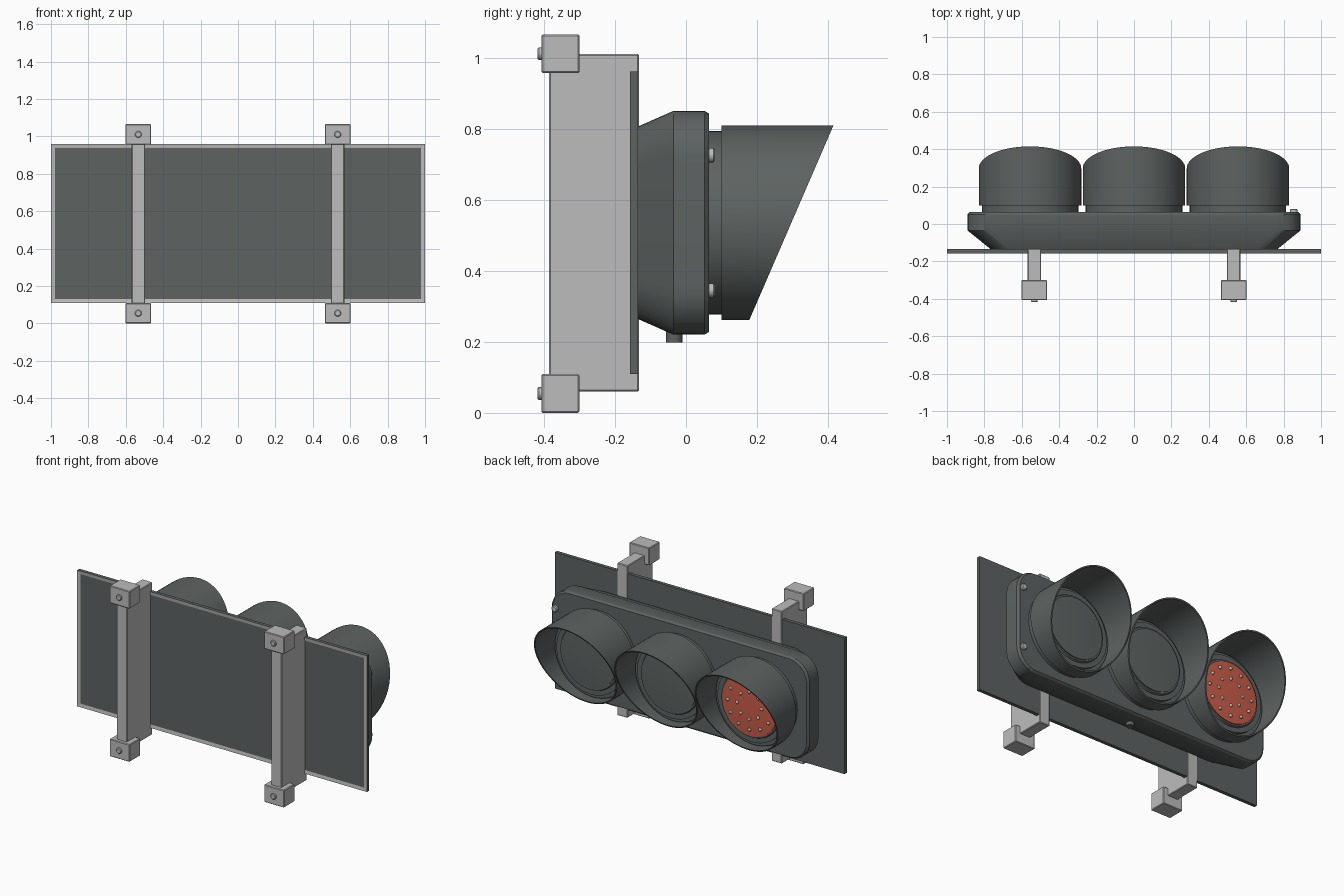
import bpy, bmesh, math
from mathutils import Vector

cube = bpy.data.objects.get("Cube")
if cube:
    bpy.data.objects.remove(cube, do_unlink=True)


def material(name, colour):
    m = bpy.data.materials.new(name)
    m.use_nodes = True
    m.diffuse_color = (*colour, 1)
    m.node_tree.nodes["Principled BSDF"].inputs["Base Color"].default_value = (*colour, 1)
    return m


DARK = material("dark grey", (0.11, 0.125, 0.123))
LIGHT = material("light grey", (0.5, 0.505, 0.5))
RED = material("red lens", (0.6, 0.11, 0.065))
MID_Z = 0.535


def finish(bm, name, *mats, smooth=True):
    bmesh.ops.recalc_face_normals(bm, faces=bm.faces)
    me = bpy.data.meshes.new(name)
    bm.to_mesh(me)
    bm.free()
    for m in mats:
        me.materials.append(m)
    ob = bpy.data.objects.new(name, me)
    bpy.context.collection.objects.link(ob)
    if smooth:
        bpy.ops.object.select_all(action="DESELECT")
        ob.select_set(True)
        bpy.context.view_layer.objects.active = ob
        bpy.ops.object.shade_smooth_by_angle(angle=math.radians(30))
    return ob


def box_mesh(lo, hi):
    bm = bmesh.new()
    bmesh.ops.create_cube(bm, size=1)
    for v in bm.verts:
        v.co = [(a + b) / 2 + c * (b - a) for a, b, c in zip(lo, hi, v.co)]
    return bm


def bevelled_box(name, lo, hi, mat, width=0.004):
    bm = box_mesh(lo, hi)
    bmesh.ops.bevel(bm, geom=bm.edges[:], offset=width, segments=1, affect="EDGES")
    return finish(bm, name, mat, smooth=False)


def loft(loops, cap=True, closed=False):
    """Skin a list of equal point loops."""
    bm = bmesh.new()
    rings = [[bm.verts.new(p) for p in loop] for loop in loops]
    n = len(rings[0])
    pairs = list(zip(rings, rings[1:]))
    if closed:
        pairs.append((rings[-1], rings[0]))
    for a, b in pairs:
        for i in range(n):
            j = (i + 1) % n
            bm.faces.new((a[i], a[j], b[j], b[i]))
    if cap and not closed:
        bm.faces.new(rings[0])
        bm.faces.new(rings[-1])
    return bm


def lathe(x, z, profile, steps=64, closed=False):
    """Turn (radius, y) points around an axis along y."""
    angles = [math.tau * i / steps for i in range(steps)]
    return loft([[(x + r * math.cos(a), y, z + r * math.sin(a)) for a in angles]
                 for r, y in profile], closed=closed)


def rounded_loop(y, w, h, r, steps=8):
    """Rounded rectangle of half size w by h."""
    points = []
    for k, (sx, sz) in enumerate(((1, 1), (-1, 1), (-1, -1), (1, -1))):
        for i in range(steps + 1):
            a = math.pi / 2 * (k + i / steps)
            points.append((sx * (w - r) + r * math.cos(a), y,
                           MID_Z + sz * (h - r) + r * math.sin(a)))
    return points


# Back plate with a light rim around a sunken dark panel
bm = box_mesh((-1, -0.157, 0.11), (1, -0.135, 0.96))
front = min(bm.faces, key=lambda f: f.calc_center_median().y)
rim = bmesh.ops.inset_region(bm, faces=[front], thickness=0.03)["faces"]
for f in rim:
    f.material_index = 1
bmesh.ops.translate(bm, verts=front.verts, vec=(0, 0.003, 0))
finish(bm, "back_plate", DARK, LIGHT, smooth=False)

# Mounting brackets: upright slab, end clamps and clamp bolts
for side, sx in (("right", -0.533), ("left", 0.533)):
    bevelled_box(f"{side}_bracket", (sx - 0.036, -0.385, 0.06),
                 (sx + 0.036, -0.132, 1.01), LIGHT)
    for end, z in (("lower", 0.0545), ("upper", 1.0105)):
        bevelled_box(f"{side}_{end}_clamp", (sx - 0.069, -0.407, z - 0.0545),
                     (sx + 0.069, -0.3, z + 0.0545), LIGHT)
        finish(lathe(sx, z, ((0.018, -0.4), (0.018, -0.414), (0.014, -0.418)), 16),
               f"{side}_{end}_clamp_bolt", LIGHT)

# Housing: tapered back, straight wall, chamfered front
W, H, R = 0.89, 0.315, 0.13
finish(loft([
    rounded_loop(-0.135, W * 0.86, H * 0.86, R * 0.86),
    rounded_loop(-0.035, W, H, R),
    rounded_loop(0.052, W, H, R),
    rounded_loop(0.065, W - 0.013, H - 0.008, R - 0.01),
]), "housing", DARK)

# Cover screws on one edge of the front and a plug underneath
for name, z in (("lower_screw", 0.345), ("upper_screw", 0.725)):
    finish(lathe(0.855, z, ((0.02, 0.06), (0.02, 0.077), (0.015, 0.081)), 16), name, LIGHT)
bm = bmesh.new()
bmesh.ops.create_cone(bm, cap_ends=True, segments=20, radius1=0.023, radius2=0.023, depth=0.05)
bmesh.ops.translate(bm, verts=bm.verts, vec=(0, -0.033, 0.223))
finish(bm, "bottom_plug", DARK)

# Three lamps, each a stepped bezel, lens and slanted visor
for name, x, colour in (("right", -0.556, RED), ("middle", 0, DARK), ("left", 0.556, DARK)):
    finish(lathe(x, MID_Z, ((0.258, 0.06), (0.258, 0.13), (0.235, 0.13), (0.235, 0.148),
                            (0.205, 0.148), (0.2, 0.158), (0.19, 0.158))),
           f"{name}_bezel", DARK)
    finish(lathe(x, MID_Z, ((0.19, 0.15), (0.19, 0.164), (0.1, 0.169), (0.01, 0.17))),
           f"{name}_lens", colour)

    bm = lathe(x, MID_Z, ((0.25, 0.1), (0.274, 0.1), (0.274, 0.46), (0.266, 0.46),
                          (0.266, 0.108), (0.25, 0.108)), closed=True)
    cut = bmesh.ops.bisect_plane(
        bm, geom=bm.verts[:] + bm.edges[:] + bm.faces[:], clear_outer=True,
        plane_co=(x, 0.178, MID_Z - 0.274), plane_no=Vector((0, 0.548, -0.237)))
    edges = [e for e in cut["geom_cut"] if isinstance(e, bmesh.types.BMEdge)]
    bmesh.ops.bridge_loops(bm, edges=edges)
    finish(bm, f"{name}_visor", DARK)

# Small light dots in two rings on the lit lens
bm = bmesh.new()
for count, radius in ((12, 0.15), (8, 0.085)):
    for i in range(count):
        a = math.tau * i / count
        dot = bmesh.ops.create_uvsphere(bm, u_segments=10, v_segments=6, radius=0.011)
        bmesh.ops.translate(bm, verts=dot["verts"], vec=(
            -0.556 + radius * math.cos(a), 0.168, MID_Z + radius * math.sin(a)))
finish(bm, "lens_dots", LIGHT)
